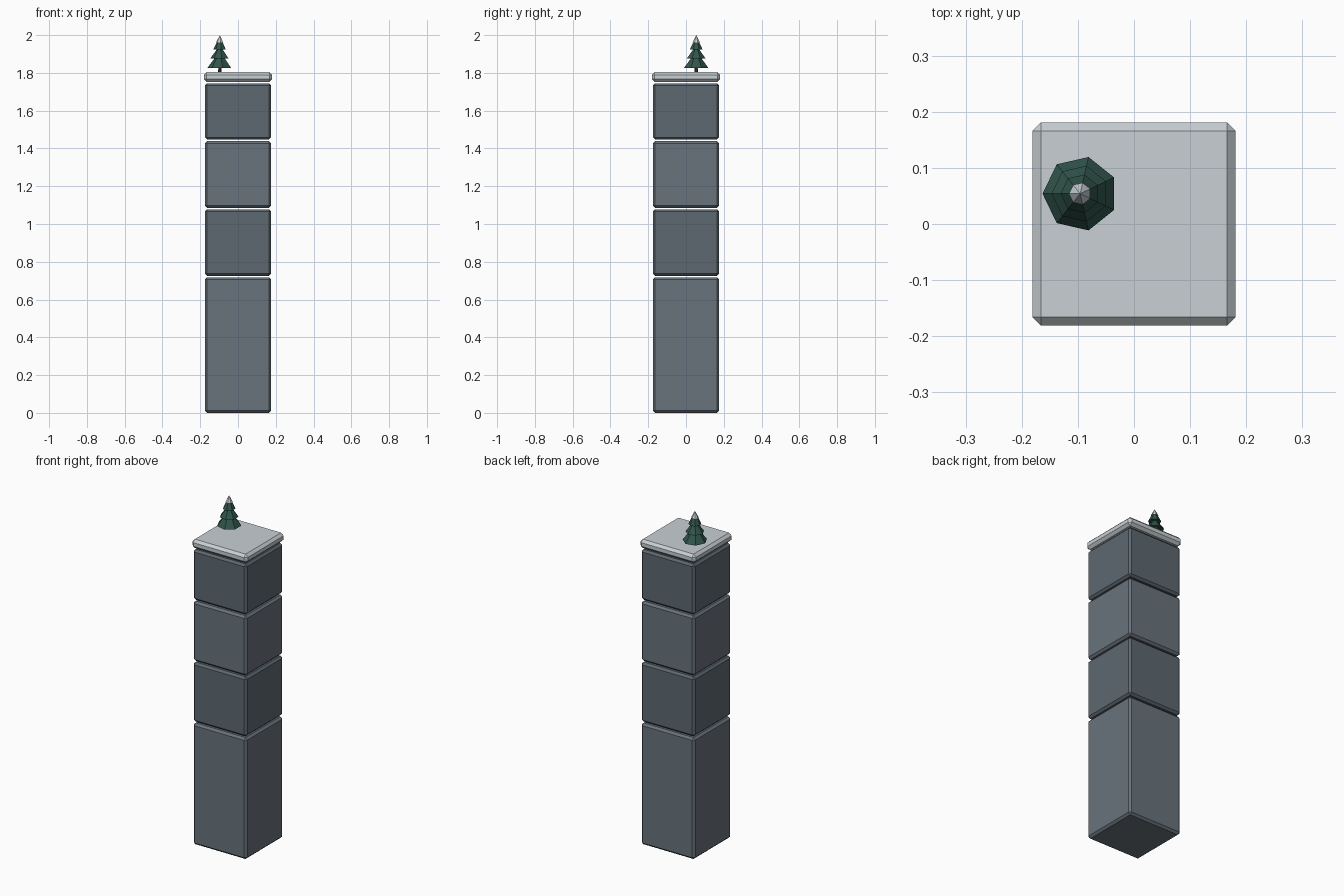
import bpy, math

if "Cube" in bpy.data.objects:
    bpy.data.objects.remove(bpy.data.objects["Cube"])


def material(name, rgb):
    m = bpy.data.materials.new(name)
    m.diffuse_color = (*rgb, 1)
    m.use_nodes = True
    m.node_tree.nodes["Principled BSDF"].inputs["Base Color"].default_value = m.diffuse_color
    return m


stone_light = material("stone_light", (0.14, 0.17, 0.20))
stone_dark = material("stone_dark", (0.11, 0.14, 0.165))
snow = material("snow", (0.58, 0.63, 0.66))
needles = material("needles", (0.03, 0.09, 0.07))
bark = material("bark", (0.06, 0.04, 0.03))


def block(name, half, z0, z1, bevel, mat):
    bpy.ops.mesh.primitive_cube_add(size=1, location=(0, 0, (z0 + z1) / 2))
    o = bpy.context.object
    o.name = name
    o.scale = (2 * half, 2 * half, z1 - z0)
    bpy.ops.object.transform_apply(location=False, rotation=False, scale=True)
    b = o.modifiers.new("chamfer", 'BEVEL')
    b.width, b.segments = bevel, 1
    o.data.materials.append(mat)


TREE_X, TREE_Y = -0.096, 0.054


def cone(name, r0, r1, z0, z1, mat, sides=7):
    # Turned so that one corner points to -x
    bpy.ops.mesh.primitive_cone_add(
        vertices=sides, radius1=r0, radius2=r1, depth=z1 - z0,
        location=(TREE_X, TREE_Y, (z0 + z1) / 2), rotation=(0, 0, math.pi / 2))
    o = bpy.context.object
    o.name = name
    o.data.materials.append(mat)


# Stacked stone column, alternating shades with thin joints
joints = [0.0, 0.722, 1.082, 1.443, 1.749]
for i in range(4):
    z0 = joints[i] + (0.004 if i else 0)
    block(f"column_block_{i + 1}", 0.175, z0, joints[i + 1] - 0.004, 0.012,
          stone_dark if i % 2 else stone_light)

# Snowy slab on top
block("snow_cap", 0.181, 1.753, 1.805, 0.015, snow)

# Small fir tree
cone("tree_trunk", 0.009, 0.008, 1.80, 1.84, bark)
cone("tree_tier_1", 0.067, 0.022, 1.825, 1.886, needles)
cone("tree_tier_2", 0.051, 0.015, 1.876, 1.926, needles)
cone("tree_tier_3", 0.035, 0.010, 1.923, 1.975, needles)
cone("tree_snow_tip", 0.020, 0.0, 1.961, 2.0, snow)
